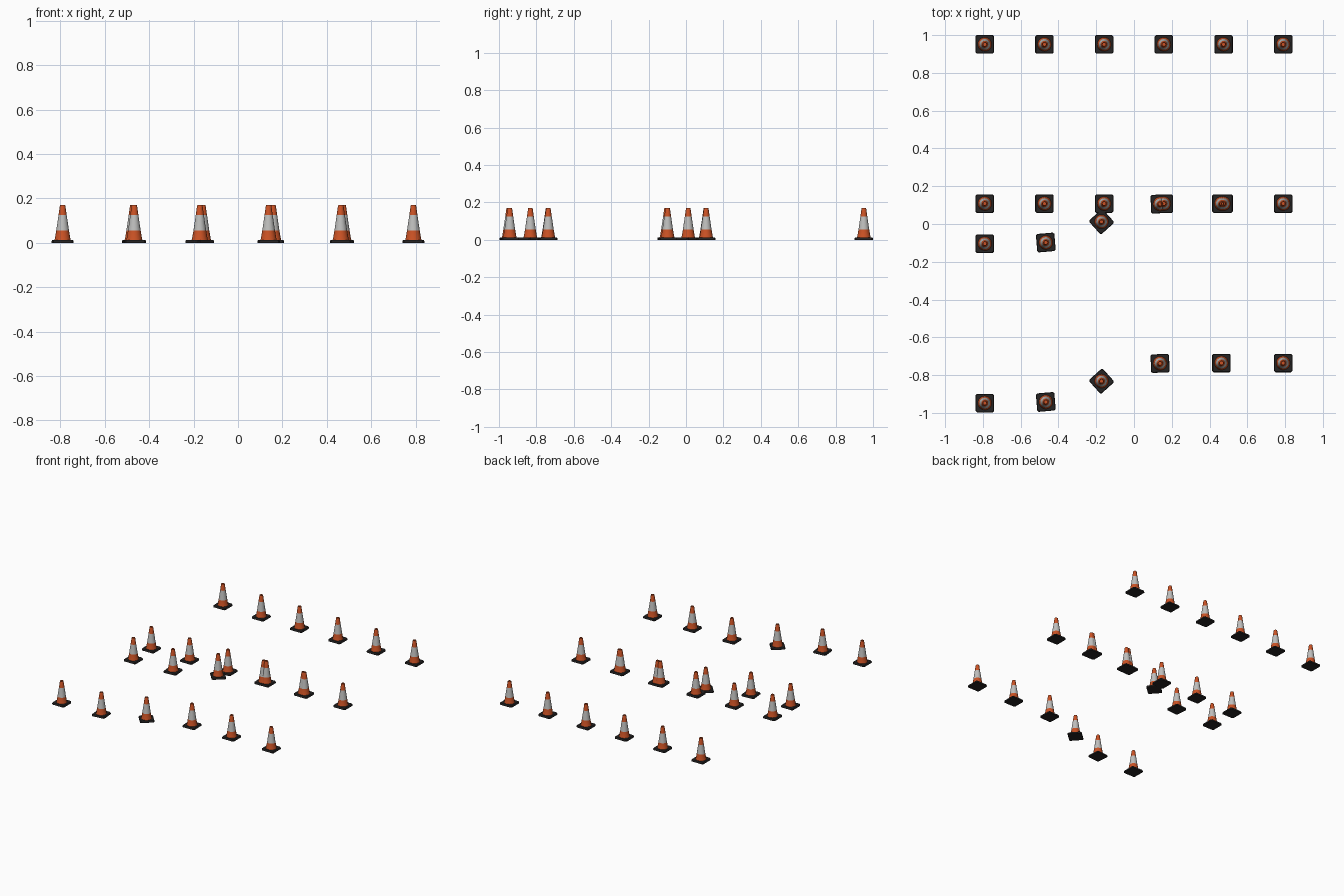
import bpy, bmesh, math
from mathutils import Matrix

if "Cube" in bpy.data.objects:
    bpy.data.objects.remove(bpy.data.objects["Cube"])


def material(name, rgb):
    m = bpy.data.materials.new(name)
    m.diffuse_color = (*rgb, 1)
    m.use_nodes = True
    m.node_tree.nodes["Principled BSDF"].inputs["Base Color"].default_value = m.diffuse_color
    return m


black = material("black rubber", (0.018, 0.017, 0.017))
orange = material("safety orange", (0.60, 0.085, 0.018))
white = material("reflective grey white", (0.52, 0.52, 0.51))


def finish(bm, name, mats):
    bmesh.ops.recalc_face_normals(bm, faces=bm.faces)
    me = bpy.data.meshes.new(name)
    bm.to_mesh(me)
    bm.free()
    for m in mats:
        me.materials.append(m)
    return me


# Square foot with clipped corners and a slightly tapered top
def base_mesh():
    bm = bmesh.new()
    rings = []
    for half, z in ((0.049, 0), (0.049, 0.008), (0.046, 0.013)):
        c = half - 0.007
        pts = [(c, -half), (half, -c), (half, c), (c, half),
               (-c, half), (-half, c), (-half, -c), (-c, -half)]
        rings.append([bm.verts.new((x, y, z)) for x, y in pts])
    for a, b in zip(rings, rings[1:]):
        for i in range(8):
            j = (i + 1) % 8
            bm.faces.new((a[i], a[j], b[j], b[i]))
    bm.faces.new(rings[0][::-1])
    bm.faces.new(rings[-1])
    return finish(bm, "base", [black])


# Turned cone body with an open tip and a broad reflective band
def cone_mesh(sides=24):
    profile = [(0.037, 0.012), (0.035, 0.018), (0.0285, 0.056), (0.0185, 0.124),
               (0.0125, 0.166), (0.011, 0.170), (0.008, 0.170), (0.008, 0.150)]
    bm = bmesh.new()
    rings = [[bm.verts.new((r * math.cos(2 * math.pi * i / sides),
                            r * math.sin(2 * math.pi * i / sides), z))
              for i in range(sides)] for r, z in profile]
    for k, (a, b) in enumerate(zip(rings, rings[1:])):
        for i in range(sides):
            j = (i + 1) % sides
            f = bm.faces.new((a[i], a[j], b[j], b[i]))
            f.material_index = 1 if k == 2 else 0   # band
    bm.faces.new(rings[-1])                         # hole floor
    bm.faces.new(rings[0][::-1])
    return finish(bm, "cone", [orange, white])


base, cone = base_mesh(), cone_mesh()


def place(label, x, y, angle=0):
    for me in (base, cone):
        ob = bpy.data.objects.new(f"{label}_{me.name}", me)
        ob.matrix_world = (Matrix.Translation((x, y, 0))
                           @ Matrix.Rotation(math.radians(angle), 4, 'Z'))
        bpy.context.collection.objects.link(ob)


# Two straight rows
for r, y in enumerate((0.951, 0.108)):
    for i in range(6):
        place(f"straight_row{r + 1}_{i + 1}", -0.79 + 0.316 * i, y)

# Two rows that shift sideways in an S bend (last inner cone meets the straight row)
bend = [(-0.79, -0.104, 0), (-0.467, -0.098, 5), (-0.172, 0.012, 42),
        (0.138, 0.106, 2), (0.463, 0.108, 0), (0.79, 0.108, 0)]
for r, shift in enumerate((0, -0.844)):
    for i, (x, y, a) in enumerate(bend):
        if r == 0 and i == 5:
            continue
        place(f"bend_row{r + 1}_{i + 1}", x, y + shift, a)

# Smooth cone sides, sharp rims
for me, deg in ((cone, 35), (base, 20)):
    ob = next(o for o in bpy.data.objects if o.data == me)
    bpy.ops.object.select_all(action='DESELECT')
    ob.select_set(True)
    bpy.context.view_layer.objects.active = ob
    for p in me.polygons:
        p.use_smooth = True
    me.set_sharp_from_angle(angle=math.radians(deg))
